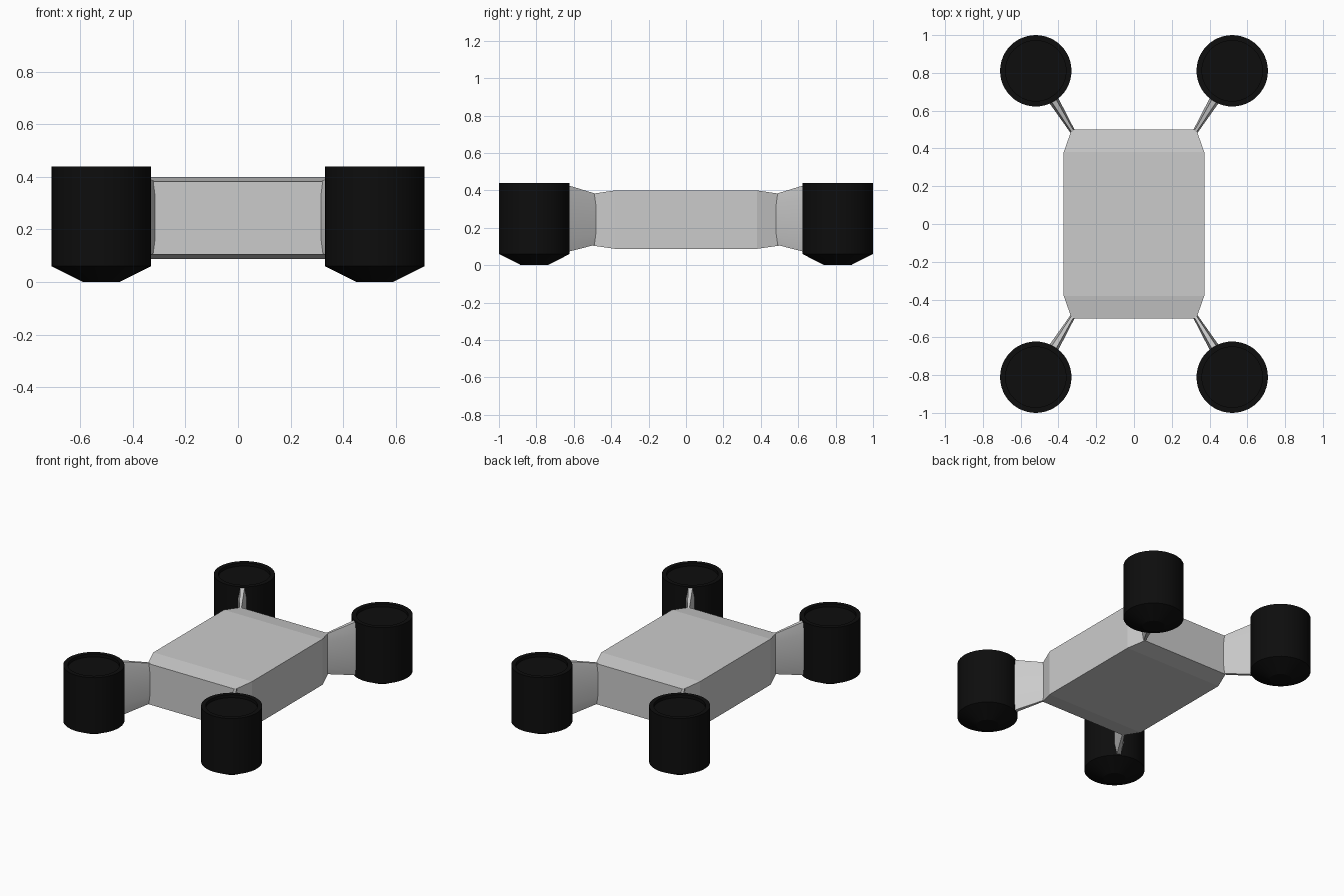
import bpy, bmesh, math
from mathutils import Vector

if "Cube" in bpy.data.objects:
    bpy.data.objects.remove(bpy.data.objects["Cube"])

black = bpy.data.materials.new("black_rubber")
black.diffuse_color = (0.004, 0.004, 0.004, 1)
black.use_nodes = True
black.node_tree.nodes["Principled BSDF"].inputs["Base Color"].default_value = black.diffuse_color


def loft(name, rings, mat=None, smooth=False):
    """Skin a closed solid through equally sized rings of points."""
    bm = bmesh.new()
    loops = [[bm.verts.new(p) for p in ring] for ring in rings]
    n = len(loops[0])
    for a, b in zip(loops, loops[1:]):
        for i in range(n):
            j = (i + 1) % n
            bm.faces.new((a[i], a[j], b[j], b[i]))
    bm.faces.new(loops[0])
    bm.faces.new(loops[-1])
    bmesh.ops.recalc_face_normals(bm, faces=bm.faces)
    mesh = bpy.data.meshes.new(name)
    bm.to_mesh(mesh)
    bm.free()
    ob = bpy.data.objects.new(name, mesh)
    bpy.context.collection.objects.link(ob)
    if mat:
        mesh.materials.append(mat)
    if smooth:
        bpy.ops.object.select_all(action='DESELECT')
        ob.select_set(True)
        bpy.context.view_layer.objects.active = ob
        bpy.ops.object.shade_smooth_by_angle(angle=math.radians(25))
    return ob


# Body: box with both ends pinched in
def body_ring(y, hx, z0, z1):
    return [(-hx, y, z0), (hx, y, z0), (hx, y, z1), (-hx, y, z1)]


loft("body", [body_ring(-0.5, 0.33, 0.105, 0.382), body_ring(-0.38, 0.372, 0.088, 0.4),
              body_ring(0.38, 0.372, 0.088, 0.4), body_ring(0.5, 0.33, 0.105, 0.382)])

# Wheel pod profile (radius, z): tapered foot, straight wall, recessed top
R = 0.189
pod = [(0.07, 0), (R, 0.06), (R, 0.44), (0.16, 0.44), (0.16, 0.42)]


def circle(cx, cy, r, z, n=48):
    return [(cx + r * math.cos(2 * math.pi * i / n),
             cy + r * math.sin(2 * math.pi * i / n), z) for i in range(n)]


# Arm cross-section: thin upright blade with softened corners
def arm_ring(p, side, w, z0, z1):
    c = 0.2 * (z1 - z0)
    pts = [(-0.5, z0), (0.5, z0), (1, z0 + c), (1, z1 - c),
           (0.5, z1), (-0.5, z1), (-1, z1 - c), (-1, z0 + c)]
    return [(p.x + side.x * s * w, p.y + side.y * s * w, z) for s, z in pts]


for sy, end in ((-1, "front"), (1, "back")):
    for sx, lr in ((-1, "left"), (1, "right")):
        hub = Vector((sx * 0.52, sy * 0.811))
        root = Vector((sx * 0.322, sy * 0.485))
        d = (hub - root).normalized()
        side = Vector((-d.y, d.x))
        loft(f"{end}_{lr}_wheel", [circle(hub.x, hub.y, r, z) for r, z in pod], black, True)
        loft(f"{end}_{lr}_arm", [arm_ring(root, side, 0.013, 0.11, 0.382),
                                 arm_ring(hub - d * 0.17, side, 0.028, 0.065, 0.436)], None, True)
